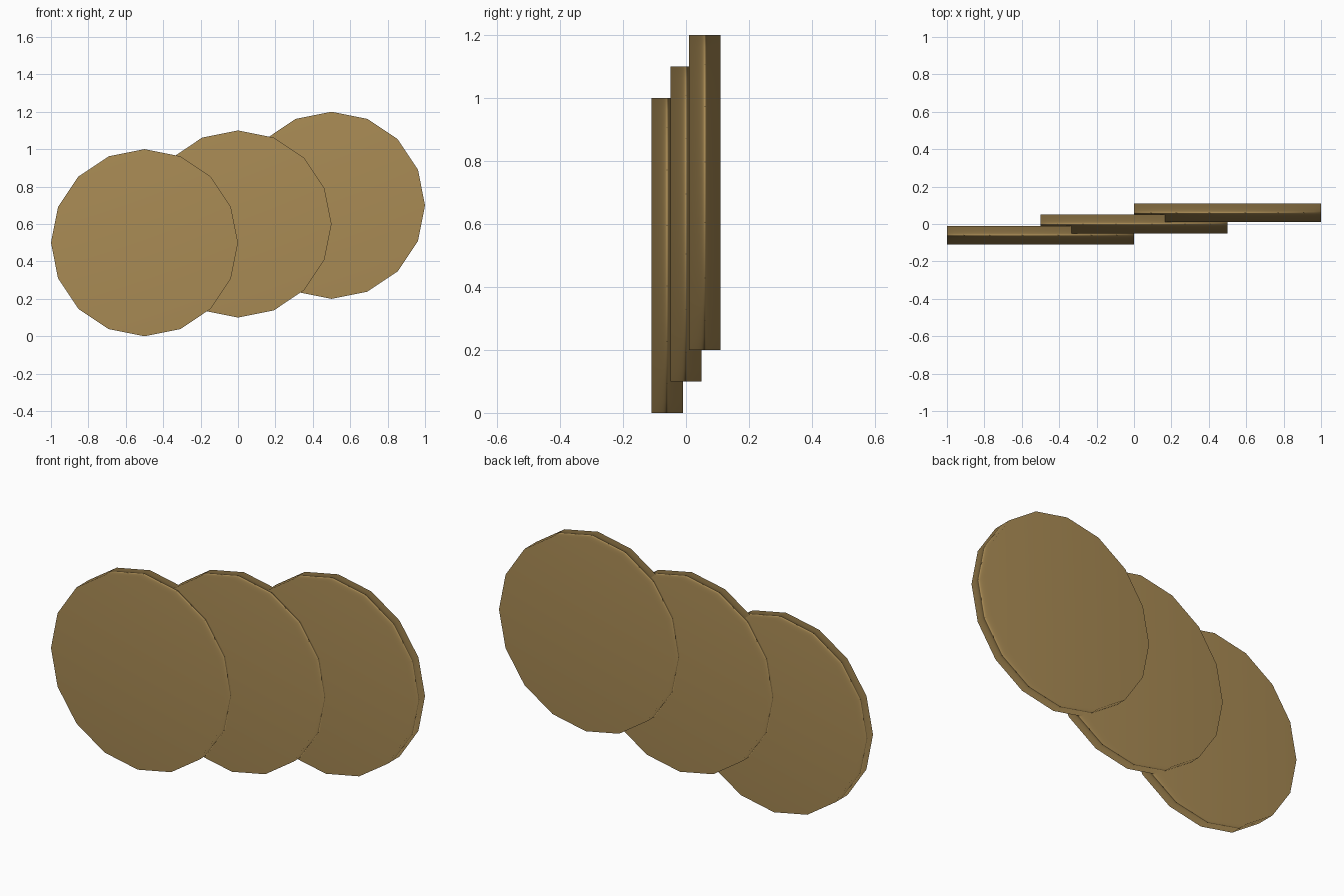
import bpy
import math

if "Cube" in bpy.data.objects:
    bpy.data.objects.remove(bpy.data.objects["Cube"])

RADIUS = 0.5
THICKNESS = 0.1

tan = bpy.data.materials.new("tan_brass")
tan.diffuse_color = (0.40, 0.26, 0.09, 1.0)
tan.use_nodes = True
tan.node_tree.nodes["Principled BSDF"].inputs["Base Color"].default_value = tan.diffuse_color


def make_disc(name, location):
    """Sixteen-sided upright disc facing -y, softly shaded over its rim."""
    bpy.ops.mesh.primitive_cylinder_add(
        vertices=16, radius=RADIUS, depth=THICKNESS,
        location=location, rotation=(math.pi / 2, 0, 0))
    disc = bpy.context.object
    disc.name = name
    disc.data.materials.append(tan)
    # Smooth normals dominated by the large flat faces
    bpy.ops.object.shade_smooth()
    weighted = disc.modifiers.new("face_weighted_normals", 'WEIGHTED_NORMAL')
    weighted.mode = 'FACE_AREA'
    return disc


# Three overlapping discs stepping right, back and up
for i, name in enumerate(("front_disc", "middle_disc", "back_disc")):
    step = i - 1
    make_disc(name, (0.5 * step, 0.06 * step, 0.6 + 0.1 * step))
